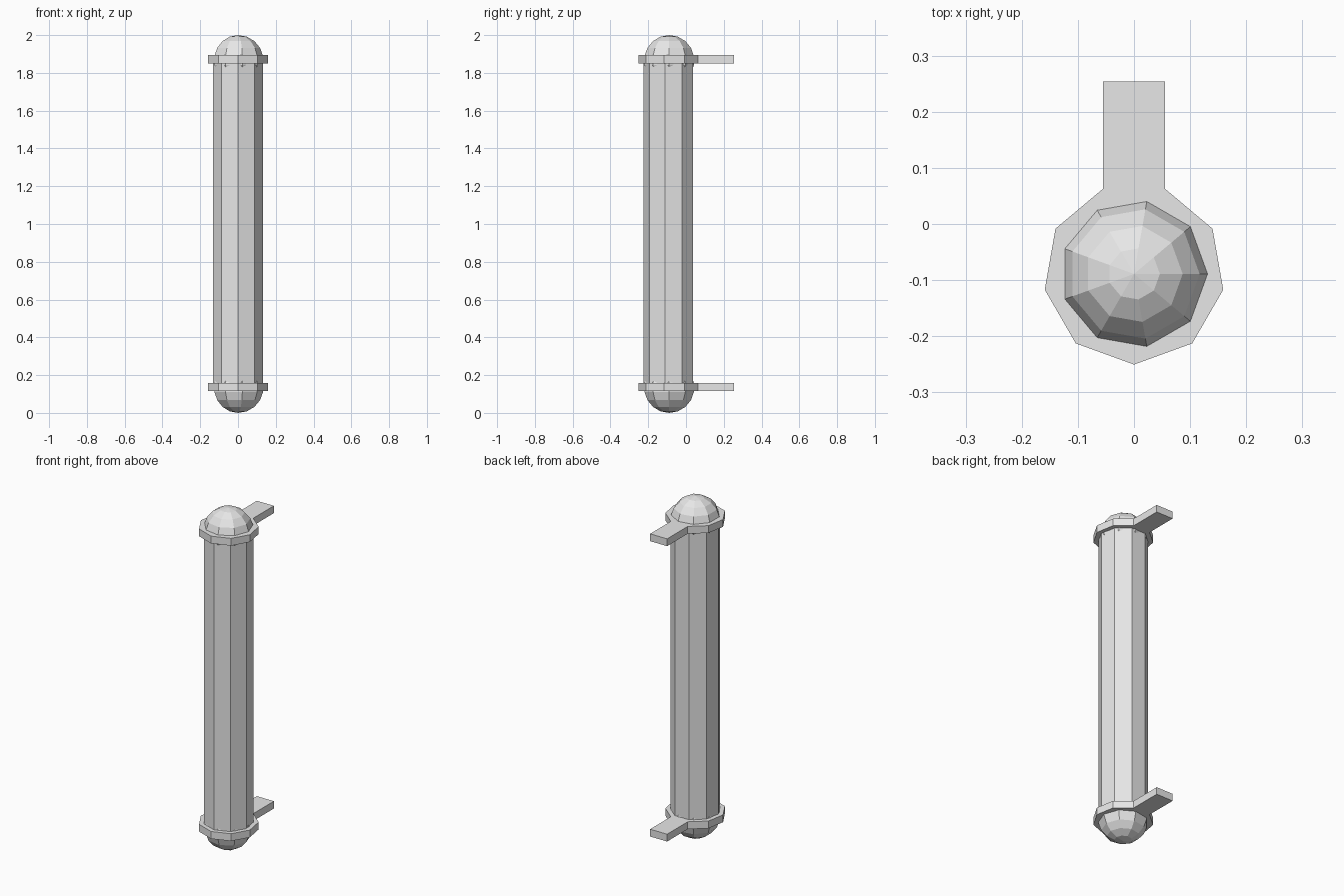
import bpy, bmesh, math
from mathutils import Matrix, Vector

cube = bpy.data.objects.get("Cube")
if cube:
    bpy.data.objects.remove(cube, do_unlink=True)

SIDES = 9
AXIS_Y = -0.089      # tube axis sits forward of the wall arms
RADIUS = 0.135
COLLAR = 0.1615
ARM_END = 0.254
TURN = Matrix.Rotation(math.radians(-90), 4, 'Z')   # one corner faces the front

grey = bpy.data.materials.new("light grey")
grey.use_nodes = True
grey.diffuse_color = (0.8, 0.8, 0.8, 1)
grey.node_tree.nodes["Principled BSDF"].inputs["Base Color"].default_value = (0.8, 0.8, 0.8, 1)


def finish(bm, name, z):
    bmesh.ops.recalc_face_normals(bm, faces=bm.faces)
    mesh = bpy.data.meshes.new(name)
    bm.to_mesh(mesh)
    bm.free()
    mesh.materials.append(grey)
    obj = bpy.data.objects.new(name, mesh)
    obj.location = (0, AXIS_Y, z)
    bpy.context.collection.objects.link(obj)
    return obj


def ring_point(i, radius):
    a = math.radians(-90 + 360 / SIDES * i)
    return Vector((radius * math.cos(a), radius * math.sin(a), 0))


# Nine-sided tube
bm = bmesh.new()
bmesh.ops.create_cone(bm, cap_ends=True, segments=SIDES, radius1=RADIUS,
                      radius2=RADIUS, depth=2 - 2 * RADIUS)
# align a corner with the front
first = max(bm.verts, key=lambda v: v.co.x)
start = math.atan2(first.co.y, first.co.x)
step = 2 * math.pi / SIDES
offset = (-math.pi / 2 - start) % step
bmesh.ops.rotate(bm, verts=bm.verts, matrix=Matrix.Rotation(offset, 3, 'Z'))
finish(bm, "tube", 1)


# Rounded end caps
def end_cap(name, z):
    bm = bmesh.new()
    bmesh.ops.create_uvsphere(bm, u_segments=SIDES, v_segments=SIDES,
                              radius=RADIUS, matrix=TURN)
    finish(bm, name, z)


# Flat collar with an arm reaching to the back
def bracket(name, z, thick=0.043):
    corners = [ring_point(i, COLLAR) for i in range(SIDES)]
    arm_x = corners[4].x
    arm_y = ARM_END - AXIS_Y
    outline = corners[:5] + [Vector((arm_x, arm_y, 0)), Vector((-arm_x, arm_y, 0))] + corners[5:]
    bm = bmesh.new()
    face = bm.faces.new([bm.verts.new(p) for p in outline])
    lifted = bmesh.ops.extrude_face_region(bm, geom=[face])["geom"]
    bmesh.ops.translate(bm, vec=(0, 0, thick),
                        verts=[g for g in lifted if isinstance(g, bmesh.types.BMVert)])
    finish(bm, name, z - thick / 2)


for label, cap_z, bracket_z in (("lower", RADIUS, 0.138), ("upper", 2 - RADIUS, 1.872)):
    end_cap(label + "_end_cap", cap_z)
    bracket(label + "_bracket", bracket_z)
